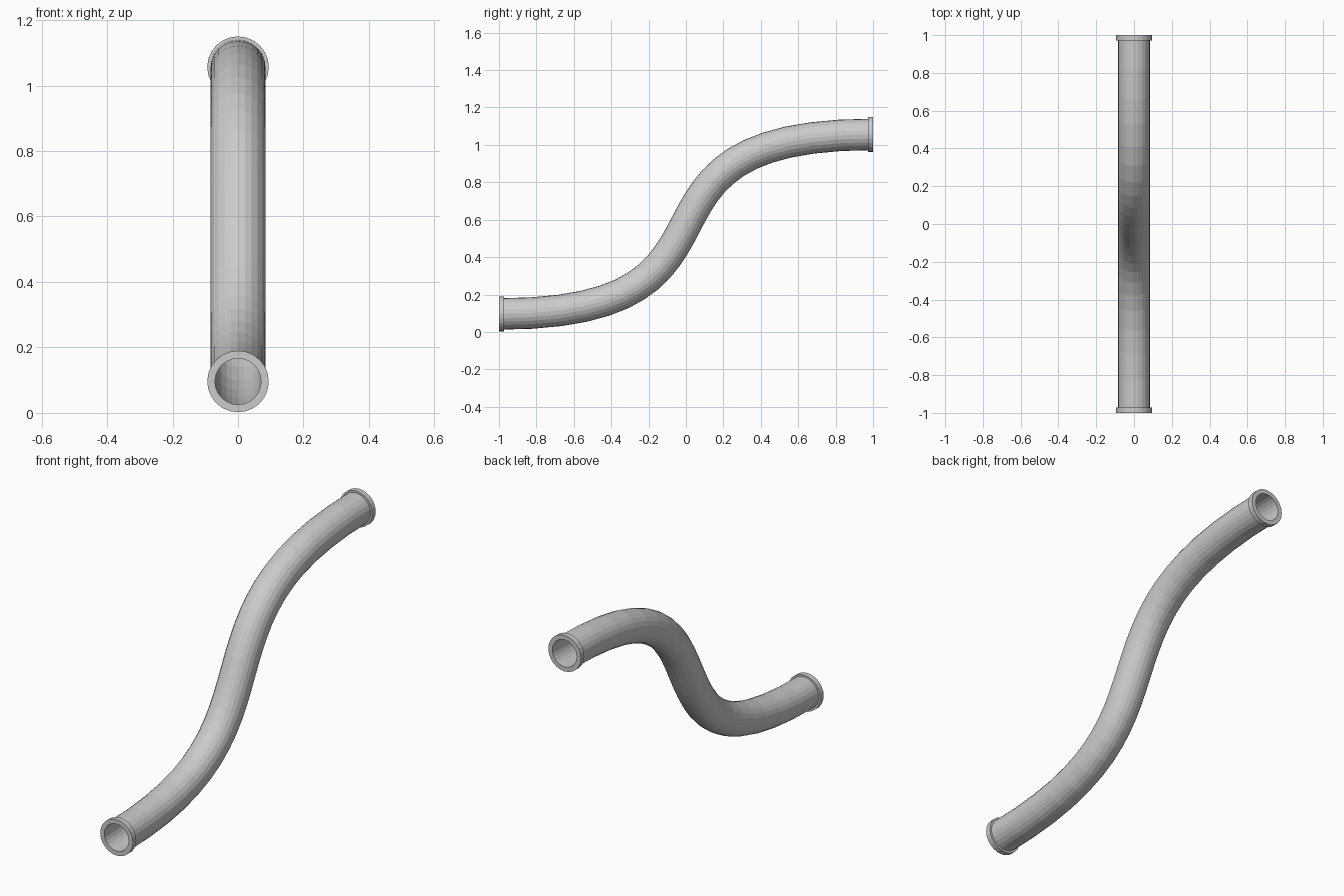
import bpy, bmesh, math
from mathutils import Vector

if "Cube" in bpy.data.objects:
    bpy.data.objects.remove(bpy.data.objects["Cube"])

SIDES, STEPS = 24, 24
LOW, HIGH = 0.096, 1.056          # centre heights of the two ends
BORE, PIPE, COLLAR = 0.071, 0.084, 0.094
PATH = [Vector(p) for p in ((0, -1, LOW), (0, 0.5, LOW), (0, -0.5, HIGH), (0, 1, HIGH))]


def path_frame(t):
    """Point and in-plane normal on the S-shaped path."""
    a, b, c, d = PATH
    u = 1 - t
    point = a * u**3 + b * (3 * u * u * t) + c * (3 * u * t * t) + d * t**3
    tangent = (b - a) * (u * u) + (c - b) * (2 * u * t) + (d - c) * (t * t)
    tangent.normalize()
    return point, Vector((0, -tangent.z, tangent.y))


def hollow_tube(name, frames, outer, inner):
    """Skin rings out along the outside and back along the bore."""
    bm = bmesh.new()
    stations = [(f, outer) for f in frames] + [(f, inner) for f in reversed(frames)]
    rings = []
    for (point, normal), radius in stations:
        ring = []
        for i in range(SIDES):
            a = 2 * math.pi * i / SIDES
            ring.append(bm.verts.new(point + radius * (Vector((math.cos(a), 0, 0)) + normal * math.sin(a))))
        rings.append(ring)
    for k, ring in enumerate(rings):
        following = rings[(k + 1) % len(rings)]
        for i in range(SIDES):
            j = (i + 1) % SIDES
            bm.faces.new((ring[i], ring[j], following[j], following[i]))
    bmesh.ops.recalc_face_normals(bm, faces=bm.faces)
    mesh = bpy.data.meshes.new(name)
    bm.to_mesh(mesh)
    bm.free()
    obj = bpy.data.objects.new(name, mesh)
    bpy.context.collection.objects.link(obj)
    return obj


# Curved pipe, its ends tucked just inside the collars
pipe_frames = [path_frame(k / STEPS) for k in range(STEPS + 1)]
for end, shift in ((0, 0.004), (-1, -0.004)):
    pipe_frames[end][0].y += shift
hollow_tube("pipe", pipe_frames, PIPE, BORE)

# End collars
up = Vector((0, 0, 1))
for name, z, y0, y1 in (("front_collar", LOW, -1, -0.972), ("back_collar", HIGH, 0.972, 1)):
    hollow_tube(name, [(Vector((0, y, z)), up) for y in (y0, y1)], COLLAR, BORE - 0.0005)
